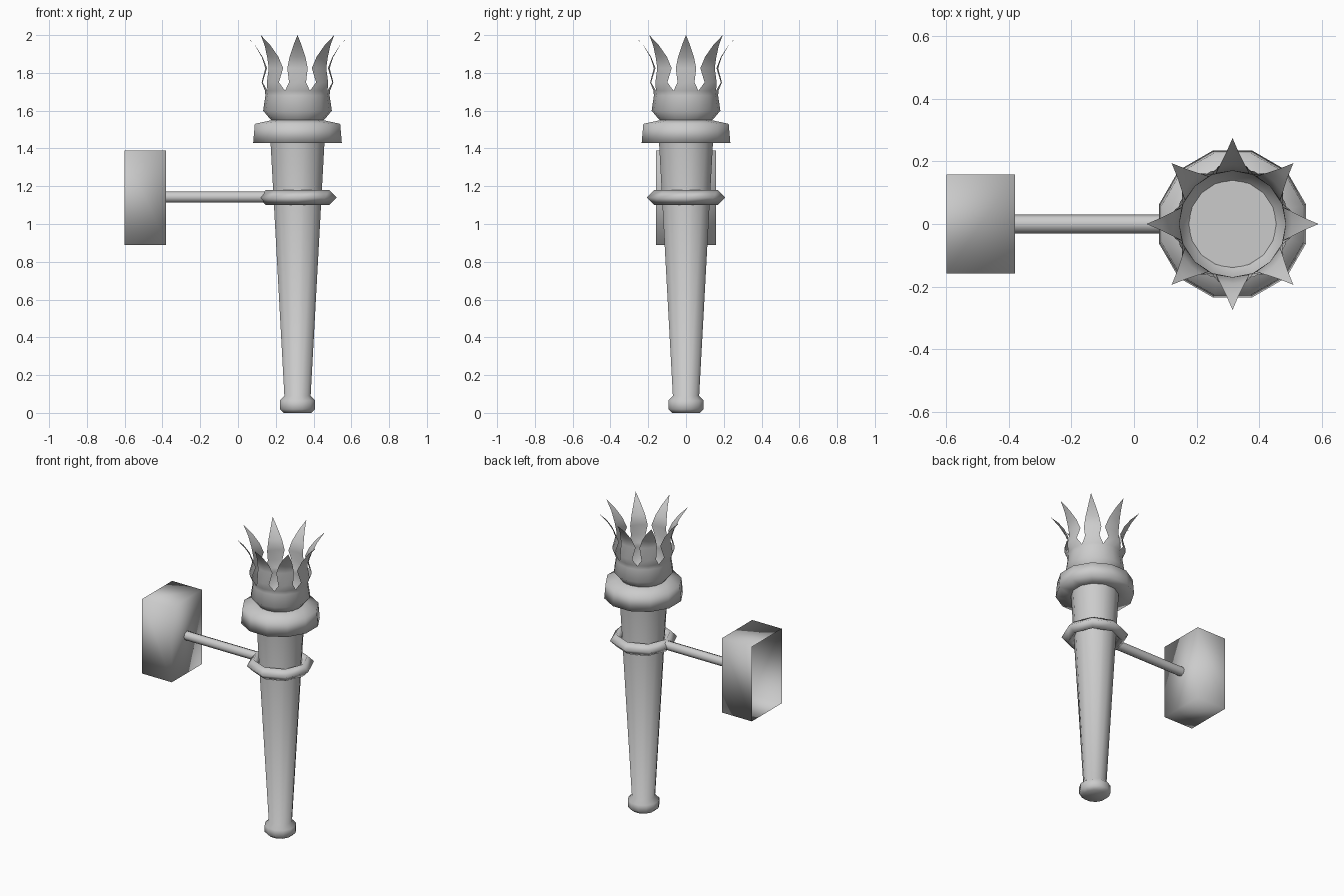
import bpy, bmesh, math

if "Cube" in bpy.data.objects:
    bpy.data.objects.remove(bpy.data.objects["Cube"])

CX = 0.315  # torch axis


def finish(name, bm, smooth=True, fix_normals=True):
    if fix_normals:
        bmesh.ops.recalc_face_normals(bm, faces=bm.faces)
    me = bpy.data.meshes.new(name)
    bm.to_mesh(me)
    bm.free()
    for p in me.polygons:
        p.use_smooth = smooth
    ob = bpy.data.objects.new(name, me)
    bpy.context.collection.objects.link(ob)
    return ob


def lathe(name, profile, sides, offset=0.0, closed=False, cap_start=False):
    """Revolve (radius, z) points around the torch axis."""
    bm = bmesh.new()
    rings = []
    for r, z in profile:
        angs = [offset + 2 * math.pi * i / sides for i in range(sides)]
        rings.append([bm.verts.new((CX + r * math.cos(a), r * math.sin(a), z)) for a in angs])
    pairs = list(zip(rings, rings[1:])) + ([(rings[-1], rings[0])] if closed else [])
    for lo, hi in pairs:
        for i in range(sides):
            j = (i + 1) % sides
            bm.faces.new((lo[i], lo[j], hi[j], hi[i]))
    if cap_start:
        bm.faces.new(rings[0][::-1])
    return finish(name, bm)


HALF = math.pi / 12

# tapered handle with rounded foot
lathe("handle", [(0.075, 0), (0.097, 0.02), (0.097, 0.065), (0.072, 0.09), (0.148, 1.435)],
      12, HALF, cap_start=True)

# collar under the crown
lathe("collar", [(0.145, 1.43), (0.243, 1.43), (0.234, 1.53), (0.14, 1.55)], 12, HALF)

# cup floor
bm = bmesh.new()
bm.faces.new([bm.verts.new((CX + 0.14 * math.cos(HALF + i * 2 * HALF),
                            0.14 * math.sin(HALF + i * 2 * HALF), 1.551)) for i in range(12)])
finish("cup_floor", bm, smooth=False, fix_normals=False)

# octagonal holding ring, diamond section
lathe("holding_ring", [(0.207, 1.14), (0.167, 1.18), (0.127, 1.14), (0.167, 1.10)], 8, closed=True)

# crown: single-sheet cup that splits into eight flame-shaped spikes
bm = bmesh.new()


def polar(r, a, z):
    return bm.verts.new((CX + r * math.cos(a), r * math.sin(a), z))


step = math.pi / 4
spike_rows = [(0.19, 1.75, 0.045), (0.17, 1.825, 0.054), (0.19, 1.885, 0.042), (0.225, 1.945, 0.022)]
for k in range(8):
    a = k * step
    rows = [[polar(r, a + s * step / 2, z) for s in (-1, 0, 1)]
            for r, z in ((0.14, 1.55), (0.182, 1.60), (0.17, 1.68), (0.172, 1.705))]
    for r, z, w in spike_rows:
        da = math.asin(w / r)
        rows.append([polar(r, a + s * da, z) for s in (-1, 0, 1)])
    for lo, hi in zip(rows, rows[1:]):
        for i in range(2):
            bm.faces.new((lo[i], lo[i + 1], hi[i + 1], hi[i]))
    tip = polar(0.275, a, 2.0)
    for i in range(2):
        bm.faces.new((rows[-1][i], rows[-1][i + 1], tip))
bmesh.ops.remove_doubles(bm, verts=bm.verts, dist=0.0005)
finish("flame_crown", bm, fix_normals=False)

# support rod
bpy.ops.mesh.primitive_cylinder_add(vertices=8, radius=0.03, depth=0.53,
                                    location=(-0.12, 0, 1.143), rotation=(0, math.pi / 2, 0))
rod = bpy.context.object
rod.name = "support_rod"
bpy.ops.object.shade_smooth_by_angle(angle=math.radians(60))

# wall block, open on the wall side
bm = bmesh.new()
bmesh.ops.create_cube(bm, size=1)
for v in bm.verts:
    v.co = (v.co.x * 0.22 - 0.49, v.co.y * 0.318, v.co.z * 0.5 + 1.14)
bm.normal_update()
bmesh.ops.delete(bm, geom=[f for f in bm.faces if f.normal.x < -0.5], context='FACES')
finish("wall_block", bm, fix_normals=False)
